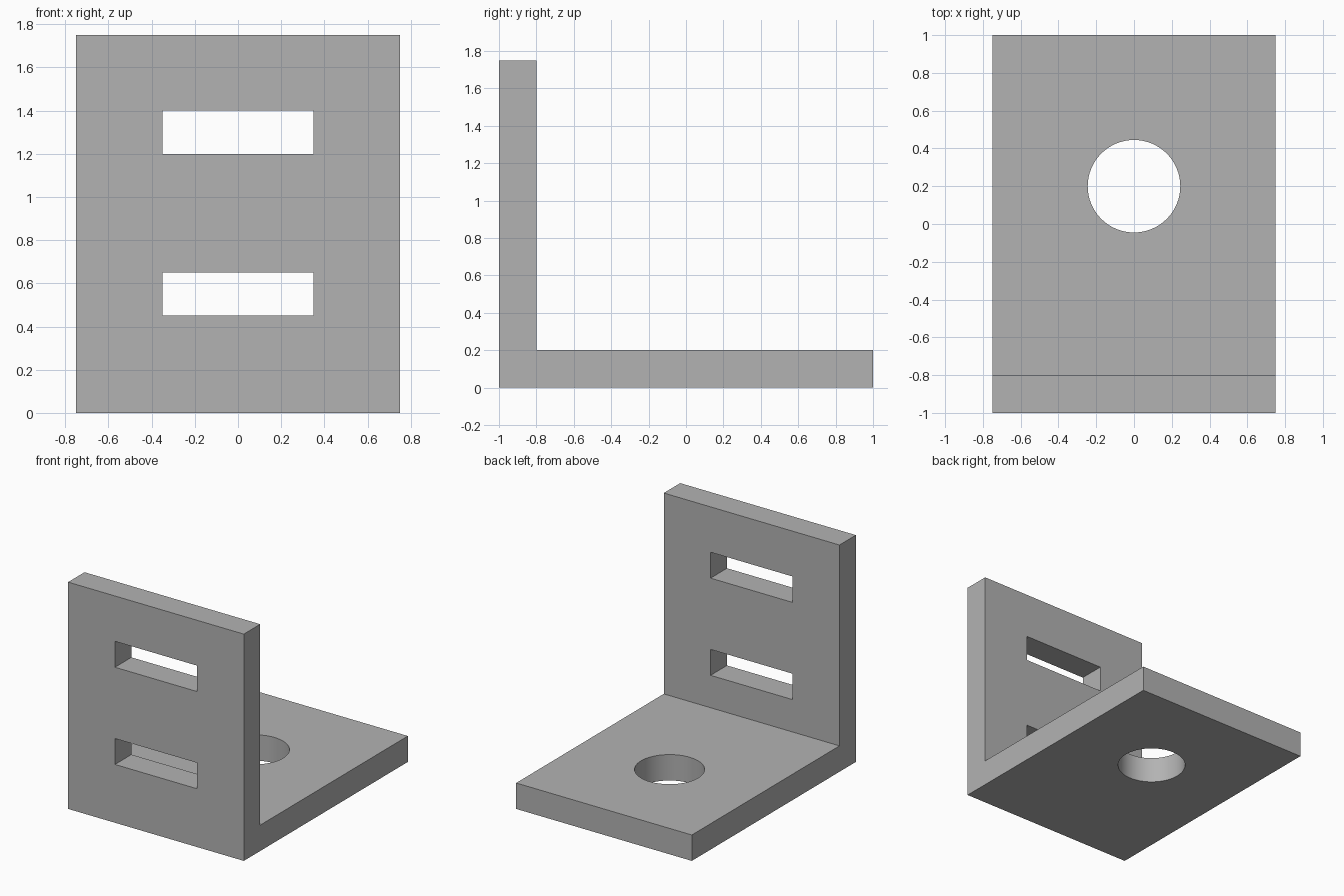
import bpy
import bmesh
from mathutils import Matrix, Vector

cube = bpy.data.objects.get("Cube")
if cube:
    bpy.data.objects.remove(cube, do_unlink=True)

grey = bpy.data.materials.new("plain grey")
grey.use_nodes = True
colour = (0.45, 0.45, 0.45, 1)
grey.diffuse_color = colour
grey.node_tree.nodes["Principled BSDF"].inputs["Base Color"].default_value = colour

WIDTH, THICK, HEIGHT = 1.5, 0.2, 1.75


def add_object(name, bm):
    bmesh.ops.recalc_face_normals(bm, faces=bm.faces)
    mesh = bpy.data.meshes.new(name)
    bm.to_mesh(mesh)
    bm.free()
    mesh.materials.append(grey)
    obj = bpy.data.objects.new(name, mesh)
    bpy.context.collection.objects.link(obj)
    return obj


def cut(target, cutter):
    cutter.hide_render = True
    cutter.hide_set(True)
    mod = target.modifiers.new(cutter.name, 'BOOLEAN')
    mod.operation = 'DIFFERENCE'
    mod.solver = 'EXACT'
    mod.object = cutter


# L-shaped bracket: side profile extruded across the width
inner = THICK - 1
profile = [(-1, 0), (1, 0), (1, THICK), (inner, THICK), (inner, HEIGHT), (-1, HEIGHT)]
bm = bmesh.new()
face = bm.faces.new([bm.verts.new((-WIDTH / 2, y, z)) for y, z in profile])
side = bmesh.ops.extrude_face_region(bm, geom=[face])
verts = [v for v in side["geom"] if isinstance(v, bmesh.types.BMVert)]
bmesh.ops.translate(bm, verts=verts, vec=(WIDTH, 0, 0))
bracket = add_object("angle_bracket", bm)

# Two slots through the upright plate
for name, z in (("lower_slot_cutter", 0.55), ("upper_slot_cutter", 1.3)):
    bm = bmesh.new()
    place = Matrix.Translation((0, -0.9, z)) @ Matrix.Diagonal(Vector((0.7, 0.5, 0.2, 1)))
    bmesh.ops.create_cube(bm, size=1, matrix=place)
    cut(bracket, add_object(name, bm))

# Round hole through the base plate
bm = bmesh.new()
bmesh.ops.create_cone(bm, cap_ends=True, segments=64, radius1=0.245, radius2=0.245,
                      depth=0.6, matrix=Matrix.Translation((0, 0.2, 0.1)))
cut(bracket, add_object("round_hole_cutter", bm))

# Apply the cuts, then smooth only the hole wall
bpy.ops.object.select_all(action='DESELECT')
bracket.select_set(True)
bpy.context.view_layer.objects.active = bracket
for mod in list(bracket.modifiers):
    bpy.ops.object.modifier_apply(modifier=mod.name)
bpy.ops.object.shade_smooth_by_angle()
